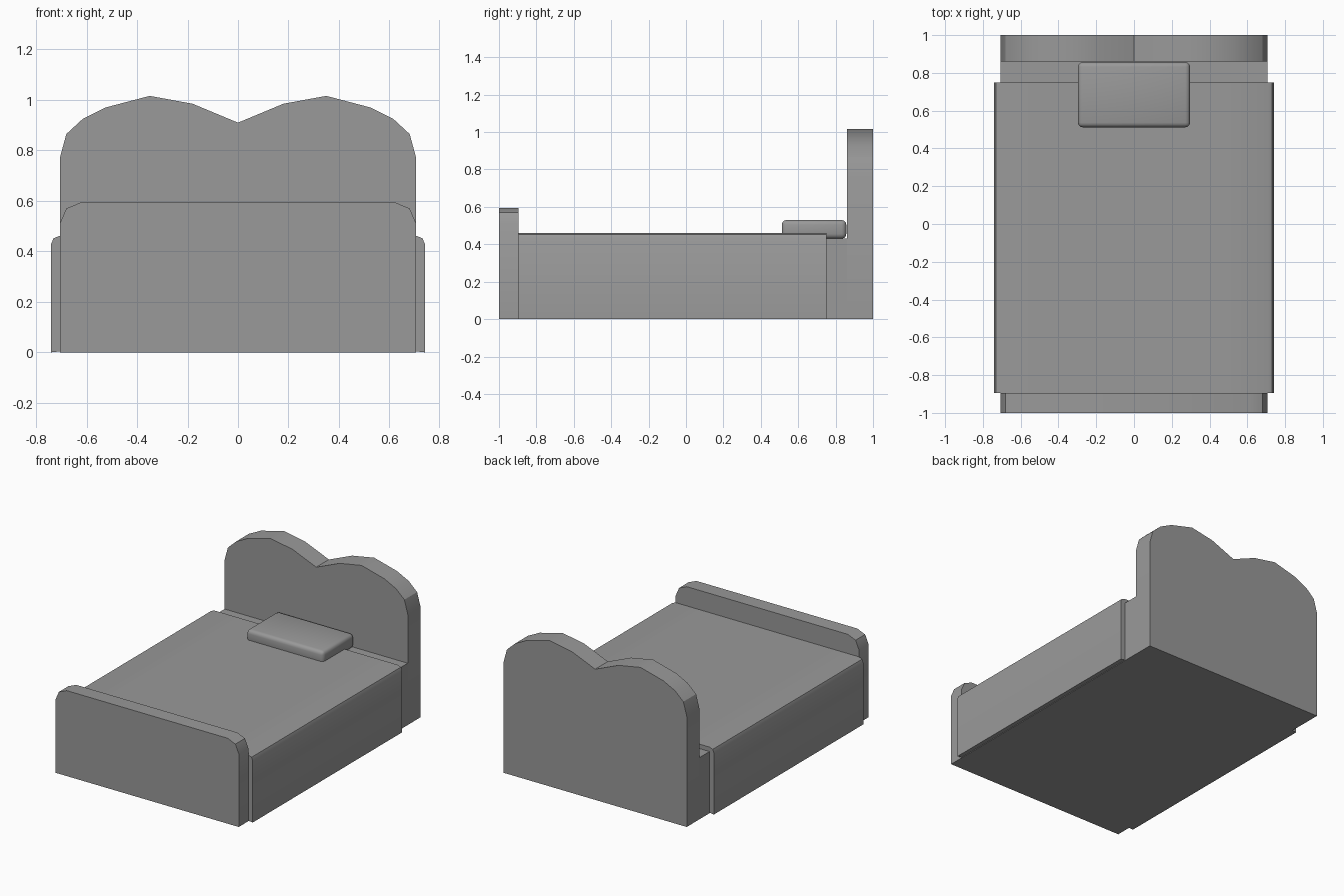
import bpy
import bmesh
import math

old = bpy.data.objects.get("Cube")
if old:
    bpy.data.objects.remove(old, do_unlink=True)

grey = bpy.data.materials.new("plain grey")
grey.use_nodes = True
colour = (0.32, 0.32, 0.32, 1)
grey.diffuse_color = colour
grey.node_tree.nodes["Principled BSDF"].inputs["Base Color"].default_value = colour


def extrude_profile(name, half, y0, y1):
    """Mirror a right-hand outline across x = 0 and extrude it along y."""
    left = [(-x, z) for x, z in reversed(half) if x > 0]
    bm = bmesh.new()
    face = bm.faces.new([bm.verts.new((x, y0, z)) for x, z in half + left])
    moved = bmesh.ops.extrude_face_region(bm, geom=[face])["geom"]
    for v in moved:
        if isinstance(v, bmesh.types.BMVert):
            v.co.y = y1
    bmesh.ops.recalc_face_normals(bm, faces=bm.faces)
    return finish(name, bm)


def box(name, lo, hi, bevel=0):
    bm = bmesh.new()
    bmesh.ops.create_cube(bm, size=1)
    for v in bm.verts:
        v.co = [(a + b) / 2 + c * (b - a) for a, b, c in zip(lo, hi, v.co)]
    if bevel:
        bmesh.ops.bevel(bm, geom=bm.edges[:], offset=bevel, segments=3,
                        profile=0.5, affect='EDGES')
    return finish(name, bm)


def finish(name, bm):
    mesh = bpy.data.meshes.new(name)
    bm.to_mesh(mesh)
    bm.free()
    mesh.materials.append(grey)
    obj = bpy.data.objects.new(name, mesh)
    bpy.context.collection.objects.link(obj)
    bpy.ops.object.select_all(action='DESELECT')
    obj.select_set(True)
    bpy.context.view_layer.objects.active = obj
    bpy.ops.object.shade_smooth_by_angle(angle=math.radians(30))
    return obj


W = 0.706

# Mattress base between the two boards
box("bed_base", (-W, -0.895, 0), (W, 0.86, 0.43))

# Headboard with two rounded humps
extrude_profile("headboard", [(W, 0), (W, 0.77), (0.68, 0.865), (0.615, 0.925),
                (0.525, 0.97), (0.35, 1.016), (0.18, 0.985), (0, 0.91)], 0.86, 1)

# Low footboard with clipped corners
extrude_profile("footboard", [(W, 0), (W, 0.51), (0.68, 0.57), (0.62, 0.595)],
                -1, -0.895)

# Blanket draped over the top and both sides
extrude_profile("blanket", [(W, 0.004), (0.74, 0), (0.74, 0.43), (0.731, 0.452),
                (0.708, 0.461), (0, 0.461), (0, 0.431), (W, 0.431)][:5]
                + [(0.5, 0.461)], -0.895, 0.75)

# Pillow
box("pillow", (-0.297, 0.512, 0.43), (0.297, 0.857, 0.53), 0.025)
